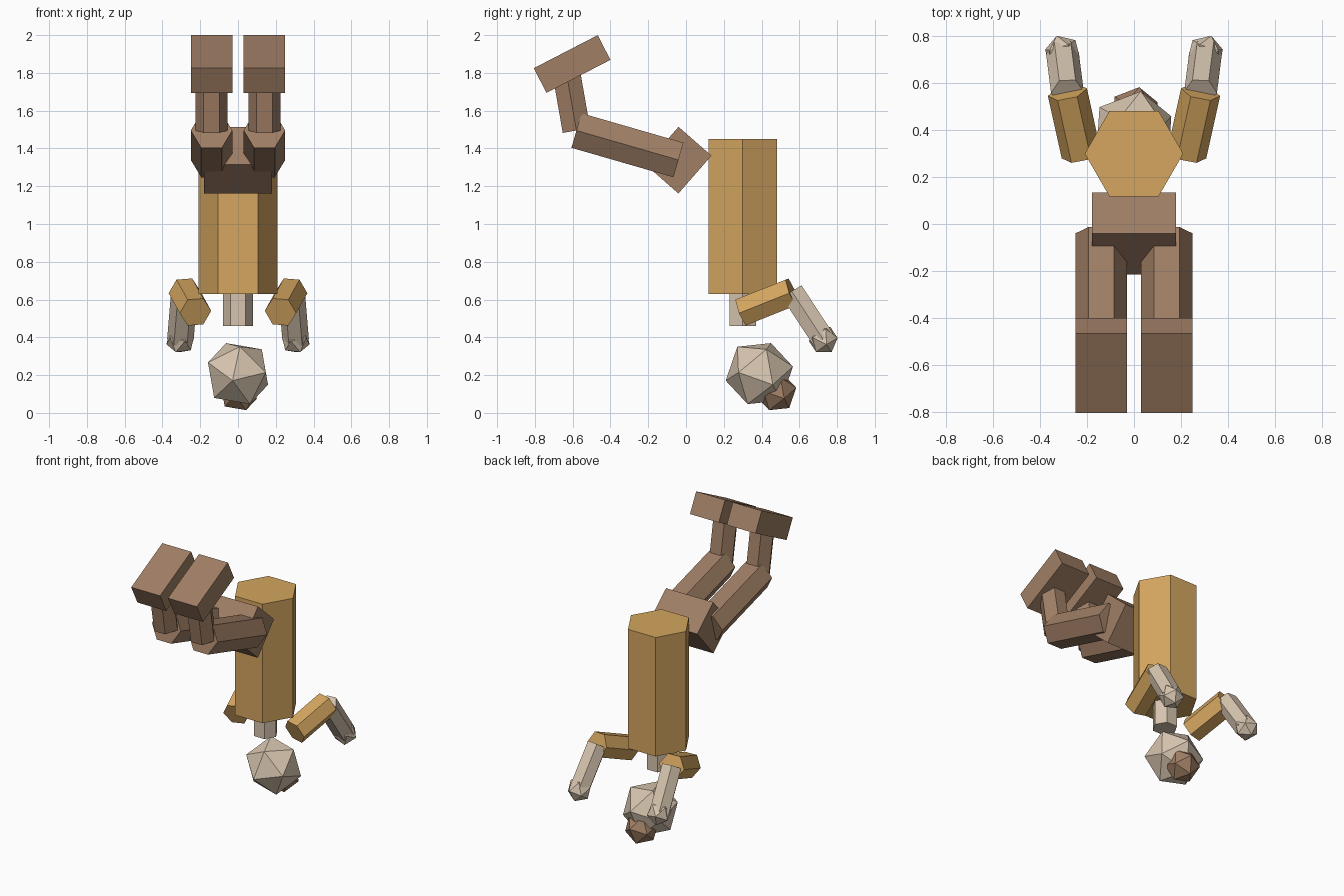
import bpy
import bmesh
from math import radians
from mathutils import Matrix, Vector

cube = bpy.data.objects.get("Cube")
if cube:
    bpy.data.objects.remove(cube, do_unlink=True)


def material(name, colour):
    m = bpy.data.materials.new(name)
    m.use_nodes = True
    m.diffuse_color = (*colour, 1)
    m.node_tree.nodes["Principled BSDF"].inputs["Base Color"].default_value = (*colour, 1)
    return m


gold = material("gold shirt", (0.66, 0.38, 0.115))
skin = material("pale skin", (0.68, 0.56, 0.43))
brown = material("brown cloth", (0.35, 0.21, 0.13))


def finish(name, bm, mat, matrix):
    bm.transform(matrix)
    bmesh.ops.recalc_face_normals(bm, faces=bm.faces)
    mesh = bpy.data.meshes.new(name)
    bm.to_mesh(mesh)
    bm.free()
    mesh.materials.append(mat)
    obj = bpy.data.objects.new(name, mesh)
    bpy.context.collection.objects.link(obj)
    return obj


def frame(x, y, z, origin):
    m = Matrix((x, y, z)).transposed().to_4x4()
    m.translation = origin
    return m


def limb(name, start, end, radius, mat):
    """Six-sided prism between two points, with corners facing sideways."""
    a, b = Vector(start), Vector(end)
    z = (b - a).normalized()
    side = Vector((1, 0, 0))
    y = (side - z * side.dot(z)).normalized()
    bm = bmesh.new()
    bmesh.ops.create_cone(bm, cap_ends=True, segments=6, radius1=radius,
                          radius2=radius, depth=(b - a).length)
    return finish(name, bm, mat, frame(y.cross(z), y, z, (a + b) / 2))


def ball(name, centre, radius, mat, pole, toward):
    """Twenty-sided ball with one corner along pole, the next along toward."""
    z = Vector(pole).normalized()
    t = Vector(toward)
    x = (t - z * t.dot(z)).normalized()
    bm = bmesh.new()
    bmesh.ops.create_icosphere(bm, subdivisions=1, radius=radius)
    return finish(name, bm, mat, frame(x, z.cross(x), z, centre))


def box(name, centre, size, angle, mat):
    bm = bmesh.new()
    bmesh.ops.create_cube(bm, size=1)
    turn = Matrix.Rotation(radians(angle), 4, "X")
    return finish(name, bm, mat,
                  Matrix.Translation(centre) @ turn @ Matrix.Diagonal((*size, 1)))


# Torso, neck and hips
limb("torso", (0, 0.3, 0.63), (0, 0.3, 1.45), 0.21, gold)
limb("neck", (0, 0.3, 0.46), (0, 0.3, 0.66), 0.08, skin)
box("hips", (0, -0.04, 1.338), (0.36, 0.232, 0.266), -41.2, brown)

# Head and hair bun share one tilt
tilt = dict(pole=(-0.029, -0.178, -0.037), toward=(0.01, -0.116, 0.143))
ball("head", (0, 0.388, 0.208), 0.184, skin, **tilt)
ball("hair_bun", (0.005, 0.477, 0.111), 0.11, brown, **tilt)

# Arms and legs on both sides
for label, s in (("left", 1), ("right", -1)):
    shoulder = (0.225 * s, 0.296, 0.534)
    elbow = (0.284 * s, 0.562, 0.64)
    hand = (0.305 * s, 0.727, 0.388)
    limb(label + "_upper_arm", shoulder, elbow, 0.085, gold)
    limb(label + "_forearm", elbow, hand, 0.07, skin)
    ball(label + "_hand", hand, 0.08, skin,
         pole=Vector(hand) - Vector(elbow), toward=(s, 0, 0))

    x = 0.14 * s
    knee = (x, -0.58, 1.495)
    limb(label + "_thigh", (x, -0.04, 1.339), knee, 0.11, brown)
    limb(label + "_shin", knee, (x, -0.635, 1.81), 0.085, brown)
    box(label + "_foot", (x, -0.603, 1.847), (0.22, 0.381, 0.147), 27.3, brown)
